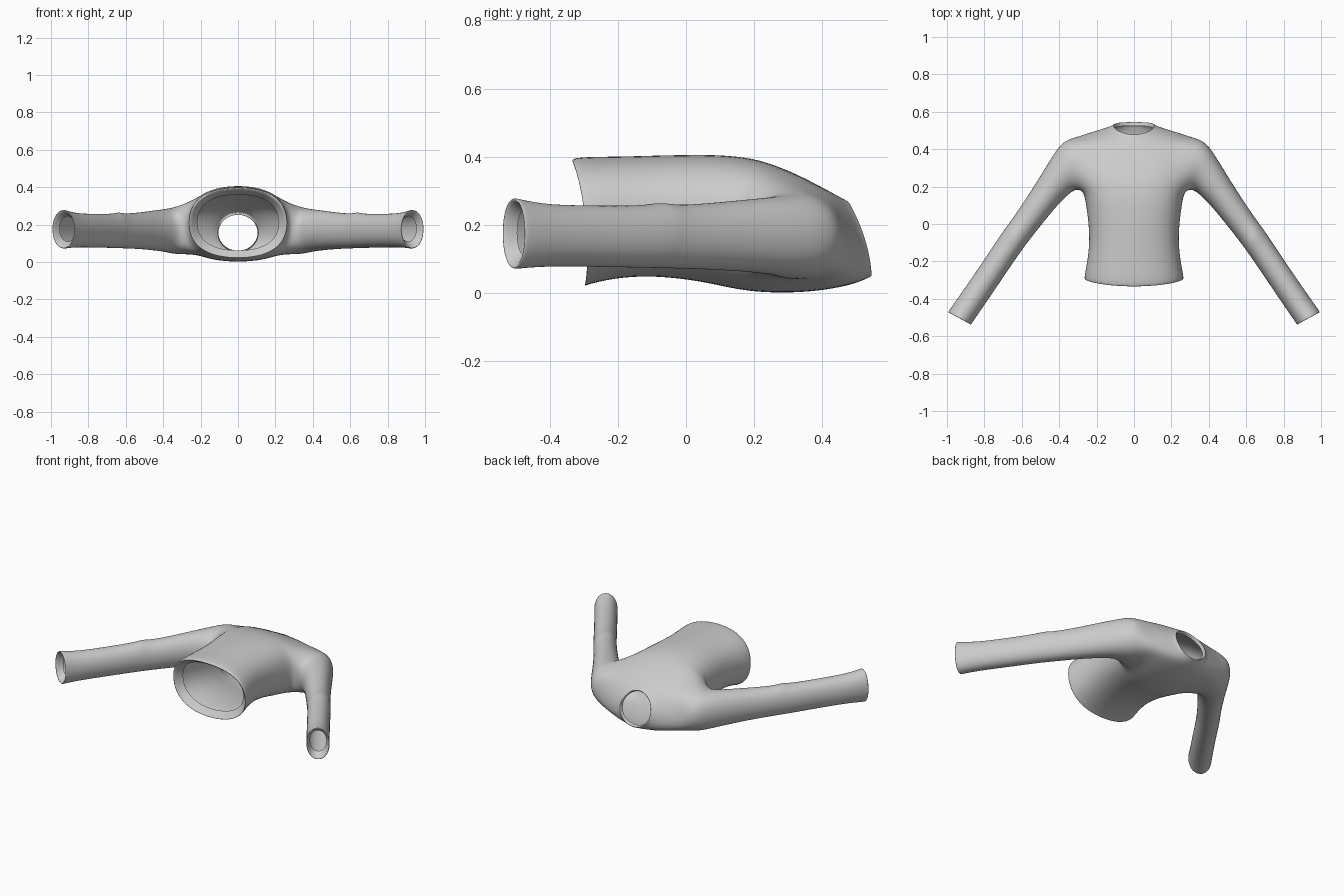
import bpy, bmesh
from math import cos, sin, pi
from mathutils import Vector

N = 16
GROW = 1.022   # offsets the shrink caused by subdivision
bm = bmesh.new()


def spow(v, e):
    return (abs(v) ** e) * (1 if v >= 0 else -1)


def torso_ring(yb, yt, ys, w, zb, zt, e):
    """Tilted cross-section: y at back (bottom), front (top) and sides."""
    ring = []
    zm, h = (zb + zt) / 2, (zt - zb) / 2
    for k in range(N):
        a = 2 * pi * k / N
        c, s = spow(cos(a), e), spow(sin(a), e)
        t = (s + 1) / 2
        y = yb + (yt - yb) * t + (ys - (yb + yt) / 2) * c * c
        ring.append(bm.verts.new((w * GROW * c, y, zm + h * GROW * s)))
    return ring


def skin(r1, r2, skip=()):
    for k in range(N):
        if k not in skip:
            j = (k + 1) % N
            bm.faces.new((r1[k], r1[j], r2[j], r2[k]))


# Torso: folded hem up to folded neckline
stations = [
    (-0.265, -0.29, -0.255, 0.218, 0.062, 0.360, 0.85),
    (-0.290, -0.33, -0.285, 0.245, 0.032, 0.382, 0.85),
    (-0.303, -0.34, -0.300, 0.264, 0.018, 0.390, 0.85),
    (-0.285, -0.32, -0.280, 0.265, 0.028, 0.400, 0.85),
    (-0.190, -0.20, -0.190, 0.247, 0.048, 0.400, 0.85),
    (-0.080, -0.08, -0.080, 0.236, 0.051, 0.404, 0.85),
    (0.040, 0.04, 0.040, 0.246, 0.036, 0.406, 0.83),
    (0.120, 0.11, 0.120, 0.258, 0.018, 0.404, 0.80),
    (0.190, 0.17, 0.180, 0.270, 0.006, 0.398, 0.78),   # armhole start
    (0.260, 0.22, 0.250, 0.285, 0.002, 0.388, 0.77),
    (0.330, 0.28, 0.320, 0.290, 0.003, 0.367, 0.77),
    (0.400, 0.34, 0.390, 0.290, 0.009, 0.340, 0.77),
    (0.470, 0.40, 0.470, 0.275, 0.022, 0.308, 0.80),   # armhole end
    (0.510, 0.44, 0.500, 0.180, 0.034, 0.287, 0.95),
    (0.530, 0.465, 0.516, 0.125, 0.043, 0.274, 1.0),
    (0.546, 0.480, 0.528, 0.112, 0.050, 0.266, 1.0),
    (0.545, 0.476, 0.524, 0.106, 0.056, 0.258, 1.0),
    (0.525, 0.460, 0.505, 0.105, 0.060, 0.252, 1.0),
]
A0, A1 = 8, 12
rings = [torso_ring(*s) for s in stations]
hole = {14, 15, 0, 1, 6, 7, 8, 9}
for i in range(len(rings) - 1):
    skin(rings[i], rings[i + 1], hole if A0 <= i < A1 else ())

# Sleeve sections: inner point xy, outer point xy, low z, high z
sections = [
    (0.315, 0.187, 0.350, 0.455, 0.040, 0.295),
    (0.355, 0.155, 0.400, 0.420, 0.052, 0.284),
    (0.420, 0.090, 0.468, 0.310, 0.062, 0.276),
    (0.500, -0.010, 0.560, 0.160, 0.070, 0.264),
    (0.575, -0.105, 0.645, 0.035, 0.073, 0.257),
    (0.603, -0.145, 0.678, -0.010, 0.074, 0.268),   # elbow crease
    (0.630, -0.182, 0.708, -0.050, 0.075, 0.256),
    (0.740, -0.345, 0.830, -0.235, 0.078, 0.257),
    (0.815, -0.455, 0.920, -0.365, 0.079, 0.260),
    (0.860, -0.520, 0.978, -0.447, 0.073, 0.274),
    (0.873, -0.542, 0.997, -0.475, 0.070, 0.281),
    (0.877, -0.532, 0.985, -0.473, 0.085, 0.268),   # folded cuff
    (0.868, -0.495, 0.953, -0.447, 0.110, 0.245),
]


def sleeve(side):
    # Armhole border, starting at the armpit and going over the front
    def col(j):
        return j % N if side > 0 else (8 - j) % N
    loop = [rings[A0][col(j)] for j in (0, 1, 2)]
    loop += [rings[i][col(2)] for i in range(A0 + 1, A1)]
    loop += [rings[A1][col(j)] for j in (2, 1, 0, -1, -2)]
    loop += [rings[i][col(-2)] for i in range(A1 - 1, A0, -1)]
    loop += [rings[A0][col(j)] for j in (-2, -1)]
    for ix, iy, ox, oy, zl, zh in sections:
        p, q = Vector((ix, iy, 0)), Vector((ox, oy, 0))
        mid, half = (p + q) / 2, (q - p) / 2 * GROW
        ring = []
        for k in range(N):
            a = pi - 2 * pi * k / N
            v = mid + half * spow(cos(a), 0.95)
            v.z = (zl + zh) / 2 + (zh - zl) / 2 * GROW * spow(sin(a), 0.95)
            v.x *= side
            ring.append(bm.verts.new(v))
        skin(loop, ring)
        loop = ring


sleeve(1)
sleeve(-1)

# Finished garment
bmesh.ops.recalc_face_normals(bm, faces=bm.faces)
mesh = bpy.data.meshes.new("sweater")
bm.to_mesh(mesh)
bm.free()
for p in mesh.polygons:
    p.use_smooth = True
sweater = bpy.data.objects.new("sweater", mesh)
bpy.context.collection.objects.link(sweater)
sub = sweater.modifiers.new("smooth", 'SUBSURF')
sub.levels = sub.render_levels = 2
